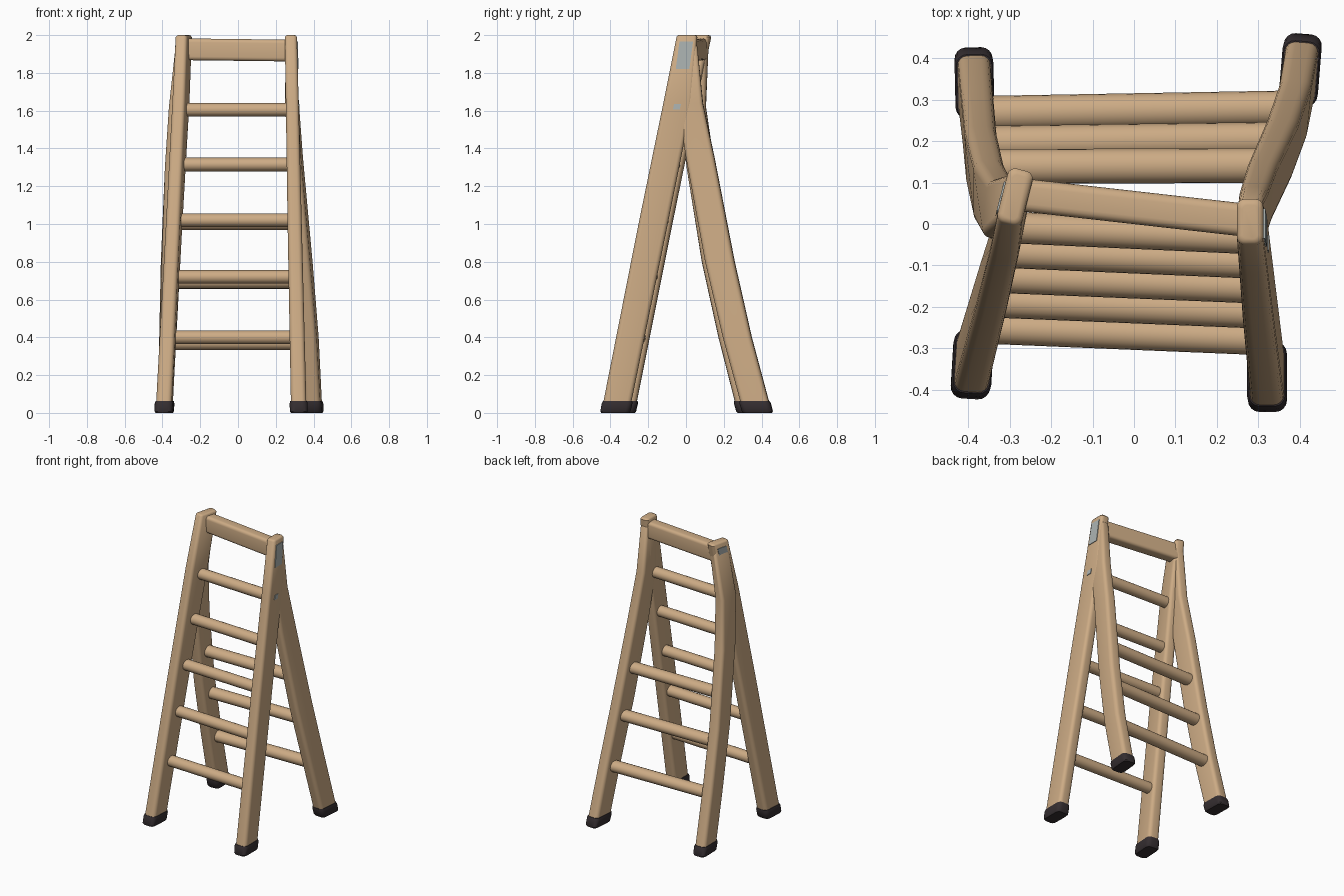
import bpy, bmesh, math
from mathutils import Vector

if "Cube" in bpy.data.objects:
    bpy.data.objects.remove(bpy.data.objects["Cube"])


def material(name, rgb, rough=0.7):
    m = bpy.data.materials.new(name)
    m.use_nodes = True
    m.diffuse_color = (*rgb, 1)
    node = m.node_tree.nodes["Principled BSDF"]
    node.inputs["Base Color"].default_value = (*rgb, 1)
    node.inputs["Roughness"].default_value = rough
    return m


WOOD = material("tan wood", (0.61, 0.41, 0.235))
RUBBER = material("dark rubber", (0.035, 0.027, 0.030))
METAL = material("pale grey metal", (0.42, 0.46, 0.45))


def finish(name, bm, mat):
    bmesh.ops.recalc_face_normals(bm, faces=bm.faces)
    me = bpy.data.meshes.new(name)
    bm.to_mesh(me)
    bm.free()
    ob = bpy.data.objects.new(name, me)
    bpy.context.collection.objects.link(ob)
    me.materials.append(mat)
    bpy.ops.object.select_all(action="DESELECT")
    ob.select_set(True)
    bpy.context.view_layer.objects.active = ob
    bpy.ops.object.shade_smooth_by_angle(angle=math.radians(40))
    return ob


def section(w, d, r, steps=4):
    """Rounded rectangle outline."""
    pts = []
    for i, (sx, sy) in enumerate([(1, 1), (-1, 1), (-1, -1), (1, -1)]):
        for k in range(steps + 1):
            a = (i + k / steps) * math.pi / 2
            pts.append((sx * (w / 2 - r) + r * math.cos(a),
                        sy * (d / 2 - r) + r * math.sin(a)))
    return pts


def loft(name, stations, mat):
    """Skin rounded sections (z, x, y, width, depth, yaw) stacked upward."""
    bm = bmesh.new()
    rings = []
    for z, x, y, w, d, yaw in stations:
        c, s = math.cos(yaw), math.sin(yaw)
        rings.append([bm.verts.new((x + c * u - s * v, y + s * u + c * v, z))
                      for u, v in section(w, d, min(w, d) * 0.3)])
    n = len(rings[0])
    for a, b in zip(rings, rings[1:]):
        for i in range(n):
            j = (i + 1) % n
            bm.faces.new((a[i], a[j], b[j], b[i]))
    bm.faces.new(rings[0][::-1])
    bm.faces.new(rings[-1])
    return finish(name, bm, mat)


def at(path, z):
    """Interpolated station of a leg at height z."""
    for a, b in zip(path, path[1:]):
        if z <= b[0]:
            break
    t = (z - a[0]) / (b[0] - a[0])
    return tuple(p + (q - p) * t for p, q in zip(a, b))


# Leg centre lines: z, x, y, width, depth, yaw
LEGS = {
    "front_left": [(0.0, 0.322, -0.375, 0.082, 0.148, 0),
                   (1.0, 0.300, -0.174, 0.075, 0.155, 0),
                   (1.65, 0.287, -0.042, 0.068, 0.152, 0),
                   (1.99, 0.280, 0.005, 0.064, 0.110, 0)],
    "front_right": [(0.0, -0.392, -0.345, 0.083, 0.145, -0.06),
                    (1.0, -0.338, -0.148, 0.075, 0.150, -0.12),
                    (1.65, -0.302, -0.015, 0.070, 0.150, -0.2),
                    (1.99, -0.287, 0.065, 0.062, 0.135, -0.25)],
    "back_left": [(0.0, 0.403, 0.380, 0.080, 0.150, -0.08),
                  (0.4, 0.383, 0.272, 0.078, 0.152, -0.1),
                  (0.8, 0.350, 0.180, 0.077, 0.155, -0.12),
                  (1.35, 0.303, 0.076, 0.072, 0.150, -0.1),
                  (1.64, 0.286, 0.022, 0.068, 0.136, -0.05),
                  (1.94, 0.280, 0.005, 0.058, 0.110, 0)],
    "back_right": [(0.0, -0.386, 0.348, 0.080, 0.148, 0.02),
                   (0.4, -0.376, 0.247, 0.078, 0.150, 0.04),
                   (0.8, -0.368, 0.160, 0.077, 0.152, 0.04),
                   (1.3, -0.350, 0.078, 0.074, 0.150, 0),
                   (1.62, -0.326, 0.035, 0.070, 0.140, -0.1),
                   (1.94, -0.291, 0.058, 0.060, 0.120, -0.25)],
}

for name, path in LEGS.items():
    # Leg with a softly rounded top end
    z, x, y, w, d, yaw = path[-1]
    top = [(z + 0.008, x, y, w - 0.012, d - 0.012, yaw),
           (z + 0.010, x, y, w - 0.028, d - 0.028, yaw)]
    loft(name + "_leg", [at(path, 0.03)] + path[1:] + top, WOOD)
    # Rubber boot
    boot = []
    for h, grow in [(0, 0.0), (0.008, 0.012), (0.05, 0.014), (0.064, 0.006)]:
        z, x, y, w, d, yaw = at(path, h)
        boot.append((z, x, y, w + grow, d + grow, yaw))
    loft(name + "_foot", boot, RUBBER)


def rung(name, a, b, rx, rz, sides=20):
    """Oval bar between two points."""
    bm = bmesh.new()
    ends = []
    for p in (a, b):
        ends.append([bm.verts.new(p + Vector((0, rx * math.cos(t), rz * math.sin(t))))
                     for t in (2 * math.pi * i / sides for i in range(sides))])
    for i in range(sides):
        j = (i + 1) % sides
        bm.faces.new((ends[0][i], ends[0][j], ends[1][j], ends[1][i]))
    bm.faces.new(ends[0][::-1])
    bm.faces.new(ends[1])
    finish(name, bm, WOOD)


def joint(leg, z, dy):
    return Vector((at(LEGS[leg], z)[1], at(LEGS[leg], z)[2] + dy, z))


# Rungs of both frames
for i, z in enumerate([0.40, 0.72, 1.02, 1.315, 1.605]):
    rung(f"front_rung_{i + 1}", joint("front_right", z, 0.016),
         joint("front_left", z, 0.016), 0.038, 0.036)
for i, z in enumerate([0.37, 0.695, 1.005]):
    rung(f"back_rung_{i + 1}", joint("back_right", z, 0.012),
         joint("back_left", z, 0.0), 0.042, 0.038)

# Flat rail joining the tops
bm = bmesh.new()
ends = []
for x, y, z in [(-0.285, 0.072, 1.925), (0.28, 0.008, 1.918)]:
    ends.append([bm.verts.new((x, y + v, z + u)) for u, v in section(0.115, 0.08, 0.02)])
n = len(ends[0])
for i in range(n):
    j = (i + 1) % n
    bm.faces.new((ends[0][i], ends[0][j], ends[1][j], ends[1][i]))
bm.faces.new(ends[0][::-1])
bm.faces.new(ends[1])
finish("top_rail", bm, WOOD)


def plate(name, leg, side, z0, z1, half, shift=0.0):
    """Thin metal plate lying on the outer face of a leg."""
    bm = bmesh.new()
    layers = []
    for lift in (-0.004, 0.004):
        ring = []
        for z, v in [(z0, -half), (z0, half), (z1, half), (z1, -half)]:
            _, x, y, w, d, yaw = at(LEGS[leg], z)
            u = side * (w / 2 + lift)
            v += shift
            c, s = math.cos(yaw), math.sin(yaw)
            ring.append(bm.verts.new((x + c * u - s * v, y + s * u + c * v, z)))
        layers.append(ring)
    lo, hi = layers
    bm.faces.new(lo)
    bm.faces.new(hi)
    for i in range(4):
        j = (i + 1) % 4
        bm.faces.new((lo[i], lo[j], hi[j], hi[i]))
    finish(name, bm, METAL)


# Hinge plates and pivot bolts
for label, side in (("left", 1), ("right", -1)):
    leg = "front_" + label
    plate(label + "_hinge_plate", leg, side, 1.82, 1.965, 0.036)
    plate(label + "_pivot_bolt", leg, side, 1.605, 1.635, 0.018, 0.0)
